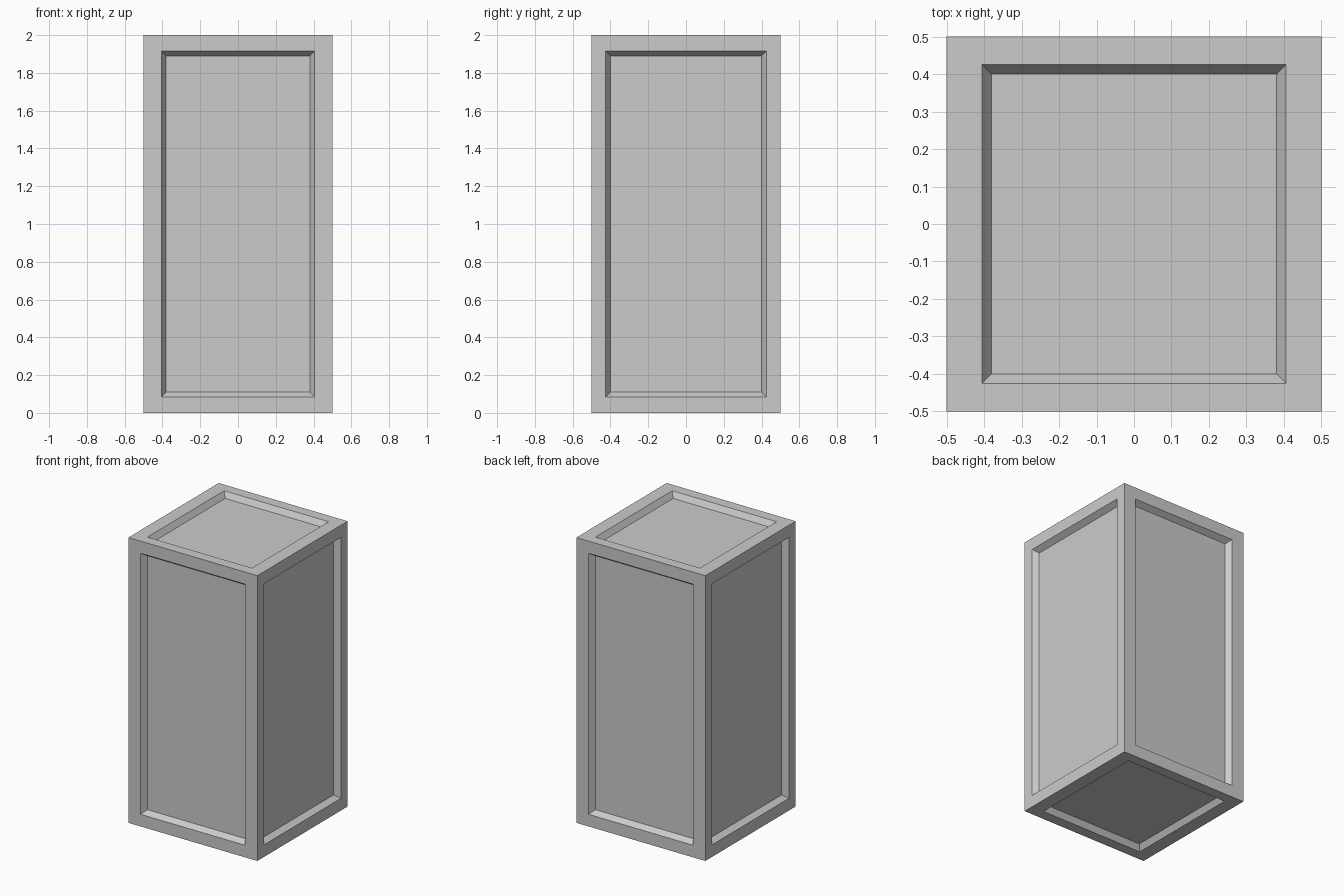
import bpy, bmesh
from mathutils import Vector

if "Cube" in bpy.data.objects:
    bpy.data.objects.remove(bpy.data.objects["Cube"])

HALF = Vector((0.5, 0.5, 1.0))          # outer half size
OPEN = Vector((0.405, 0.425, 0.915))    # half size of the recess openings
FLOOR = OPEN - Vector((0.025,) * 3)     # half size of the recess floors
DEPTH = 0.038

bm = bmesh.new()


def ring(axis, sign, size, depth):
    """Four corners of a rectangle lying on one side of the box."""
    u, v = (axis + 1) % 3, (axis + 2) % 3
    verts = []
    for su, sv in ((-1, -1), (1, -1), (1, 1), (-1, 1)):
        p = Vector((0, 0, 0))
        p[axis] = sign * (HALF[axis] - depth)
        p[u], p[v] = su * size[u], sv * size[v]
        p.z += HALF.z
        verts.append(bm.verts.new(p))
    return verts


# Each side: flat frame, sloped recess walls, sunken panel
for axis in range(3):
    for sign in (-1, 1):
        rings = [ring(axis, sign, HALF, 0),
                 ring(axis, sign, OPEN, 0),
                 ring(axis, sign, FLOOR, DEPTH)]
        for a, b in zip(rings, rings[1:]):
            for i in range(4):
                j = (i + 1) % 4
                bm.faces.new((a[i], a[j], b[j], b[i]))
        bm.faces.new(rings[-1])

# Join the sides along the box edges
bmesh.ops.remove_doubles(bm, verts=bm.verts, dist=0.0001)
bmesh.ops.recalc_face_normals(bm, faces=bm.faces)

mesh = bpy.data.meshes.new("panelled_box")
bm.to_mesh(mesh)
bm.free()
bpy.context.collection.objects.link(bpy.data.objects.new("panelled_box", mesh))
